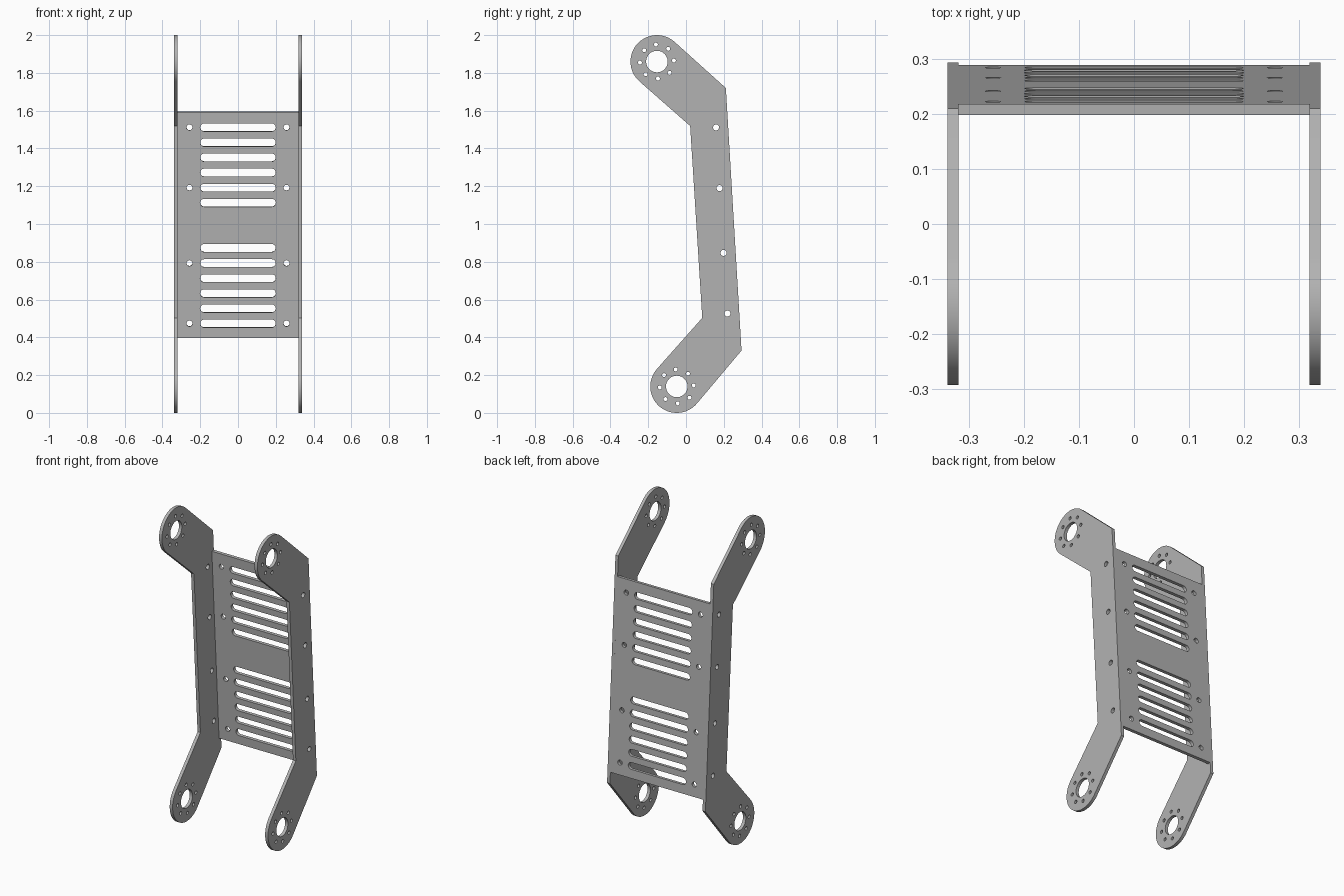
import bpy, bmesh
from math import sin, cos, pi, atan2, acos, hypot, radians

if "Cube" in bpy.data.objects:
    bpy.data.objects.remove(bpy.data.objects["Cube"])

R = 0.14                                   # rounded end radius
TOP, BOTTOM = (-0.154, 1.86), (-0.049, 0.14)
TILT = atan2(0.083, 1.39)                  # lean of the middle section

# Darker grey sheet metal
metal = bpy.data.materials.new("grey_metal")
metal.diffuse_color = (0.45, 0.45, 0.45, 1)
metal.use_nodes = True
metal.node_tree.nodes["Principled BSDF"].inputs["Base Color"].default_value = metal.diffuse_color


def arc(c, r, a0, a1, n):
    return [(c[0] + r * cos(a0 + (a1 - a0) * i / n),
             c[1] + r * sin(a0 + (a1 - a0) * i / n)) for i in range(n + 1)]


def circle(c, r, n=24):
    return arc(c, r, 0, 2 * pi, n)[:-1]


def slot(z, half, r):
    return (arc((half - r, z), r, -pi / 2, pi / 2, 10)
            + arc((r - half, z), r, pi / 2, 3 * pi / 2, 10))


def round_end(c, start, end):
    """Arc around c, tangent to lines from the corner points start and end."""
    def tangent(p, side):
        dx, dy = p[0] - c[0], p[1] - c[1]
        return atan2(dy, dx) + side * acos(R / hypot(dx, dy))
    return arc(c, R, tangent(start, 1), tangent(end, -1) + 2 * pi, 28)


def sheet(name, loops, thickness, location, rotation):
    """Flat sheet from an outline followed by hole outlines."""
    cu = bpy.data.curves.new(name, 'CURVE')
    cu.dimensions, cu.fill_mode, cu.extrude = '2D', 'BOTH', thickness / 2
    for pts in loops:
        sp = cu.splines.new('POLY')
        sp.points.add(len(pts) - 1)
        for p, (x, y) in zip(sp.points, pts):
            p.co = (x, y, 0, 1)
        sp.use_cyclic_u = True
    ob = bpy.data.objects.new(name, cu)
    bpy.context.collection.objects.link(ob)
    ob.location, ob.rotation_euler = location, rotation
    bpy.ops.object.select_all(action='DESELECT')
    ob.select_set(True)
    bpy.context.view_layer.objects.active = ob
    bpy.ops.object.convert(target='MESH')
    ob = bpy.context.object
    bm = bmesh.new()
    bm.from_mesh(ob.data)
    bmesh.ops.remove_doubles(bm, verts=bm.verts, dist=1e-5)
    bmesh.ops.recalc_face_normals(bm, faces=bm.faces)
    bm.to_mesh(ob.data)
    bm.free()
    ob.data.materials.clear()
    ob.data.materials.append(metal)
    bpy.ops.object.shade_smooth_by_angle(angle=radians(30))
    return ob


# Side arms: bent outline, shaft holes with bolt circles, edge screw holes
back_top, back_low = (0.211, 1.72), (0.294, 0.33)
front_top, front_low = (0.022, 1.519), (0.086, 0.503)
arm = [[back_low, back_top] + round_end(TOP, back_top, front_top)
       + [front_top, front_low] + round_end(BOTTOM, front_low, back_low)]
for c in (TOP, BOTTOM):
    arm.append(circle(c, 0.057, 40))
    arm += [circle(p, 0.0105, 16) for p in
            arc(c, 0.09, TILT, TILT + 2 * pi, 8)[:-1]]
arm += [circle(p, 0.016) for p in
        ((0.159, 1.511), (0.178, 1.19), (0.199, 0.847), (0.219, 0.526))]
for name, x in (("left_arm", -0.33), ("right_arm", 0.33)):
    sheet(name, arm, 0.02, (x, 0, 0), (pi / 2, 0, pi / 2))

# Back plate: two banks of vent slots and corner screw holes
H = 0.599
panel = [[(-0.32, -H), (0.32, -H), (0.32, H), (-0.32, H)]]
for i in range(6):
    panel.append(slot(0.517 - 0.08 * i, 0.2, 0.021))
    panel.append(slot(-0.523 + 0.08 * i, 0.2, 0.021))
for z in (0.517, 0.197, -0.203, -0.523):
    panel += [circle((x, z), 0.0155) for x in (-0.257, 0.257)]
sheet("back_plate", panel, 0.02, (0, 0.2442, 0.996), (pi / 2 + TILT, 0, 0))
